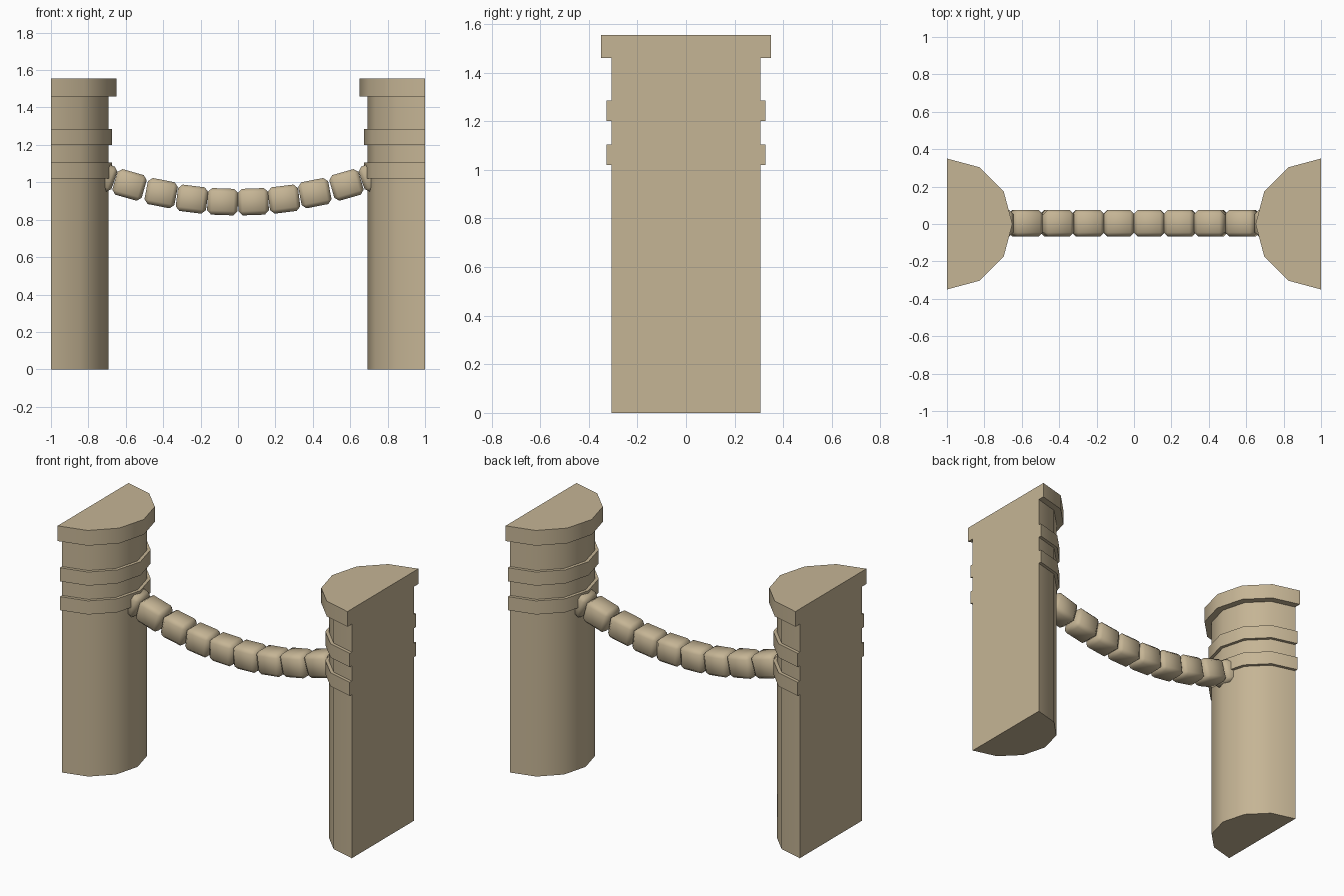
import bpy, bmesh, math

if "Cube" in bpy.data.objects:
    bpy.data.objects.remove(bpy.data.objects["Cube"])

stone = bpy.data.materials.new("sandstone")
stone.diffuse_color = (0.56, 0.46, 0.30, 1)
stone.use_nodes = True
stone.node_tree.nodes["Principled BSDF"].inputs["Base Color"].default_value = stone.diffuse_color


def finish(name, bm, angle):
    """Turn a bmesh into a smooth-shaded object with sharp corners kept."""
    bmesh.ops.recalc_face_normals(bm, faces=bm.faces)
    mesh = bpy.data.meshes.new(name)
    bm.to_mesh(mesh)
    bm.free()
    mesh.materials.append(stone)
    obj = bpy.data.objects.new(name, mesh)
    bpy.context.collection.objects.link(obj)
    bpy.ops.object.select_all(action='DESELECT')
    obj.select_set(True)
    bpy.context.view_layer.objects.active = obj
    bpy.ops.object.shade_smooth_by_angle(angle=math.radians(angle))
    return obj


def half_drum(name, side, radius, z0, z1):
    """Half of a twelve-sided drum, flat face outward at x = side."""
    bm = bmesh.new()
    ring = []
    for i in range(7):
        a = math.radians(-90 + 30 * i)
        ring.append(bm.verts.new((side * (1 - radius * math.cos(a)),
                                  radius * math.sin(a), z0)))
    base = bm.faces.new(ring)
    top = bmesh.ops.extrude_face_region(bm, geom=[base])["geom"]
    verts = [v for v in top if isinstance(v, bmesh.types.BMVert)]
    bmesh.ops.translate(bm, verts=verts, vec=(0, 0, z1 - z0))
    finish(name, bm, 40)


def rope_link(name, x, z, tilt):
    """One soft-edged block of the sagging rope."""
    bm = bmesh.new()
    bmesh.ops.create_cube(bm, size=1)
    bmesh.ops.scale(bm, verts=bm.verts, vec=(0.163, 0.142, 0.142))
    bmesh.ops.bevel(bm, geom=bm.edges[:], offset=0.022, segments=1,
                    profile=0.5, affect='EDGES')
    obj = finish(name, bm, 60)
    obj.location = (x, 0.004, z)
    obj.rotation_euler = (0, math.radians(-tilt), 0)


# Link centres and tilt from the middle of the rope outward
LINKS = [(0.082, 0.896, 2), (0.246, 0.910, 7), (0.411, 0.942, 11),
         (0.580, 0.986, 16), (0.738, 1.036, 19)]

for side, label in ((-1, "left"), (1, "right")):
    # Post: shaft, two raised bands and a wider cap
    half_drum(label + "_post_shaft", side, 0.307, 0, 1.47)
    half_drum(label + "_lower_band", side, 0.327, 1.02, 1.105)
    half_drum(label + "_upper_band", side, 0.327, 1.20, 1.285)
    half_drum(label + "_post_cap", side, 0.35, 1.46, 1.555)
    # Half of the rope
    for i, (x, z, tilt) in enumerate(LINKS):
        rope_link(f"{label}_rope_link_{i + 1}", side * x, z, side * tilt)
